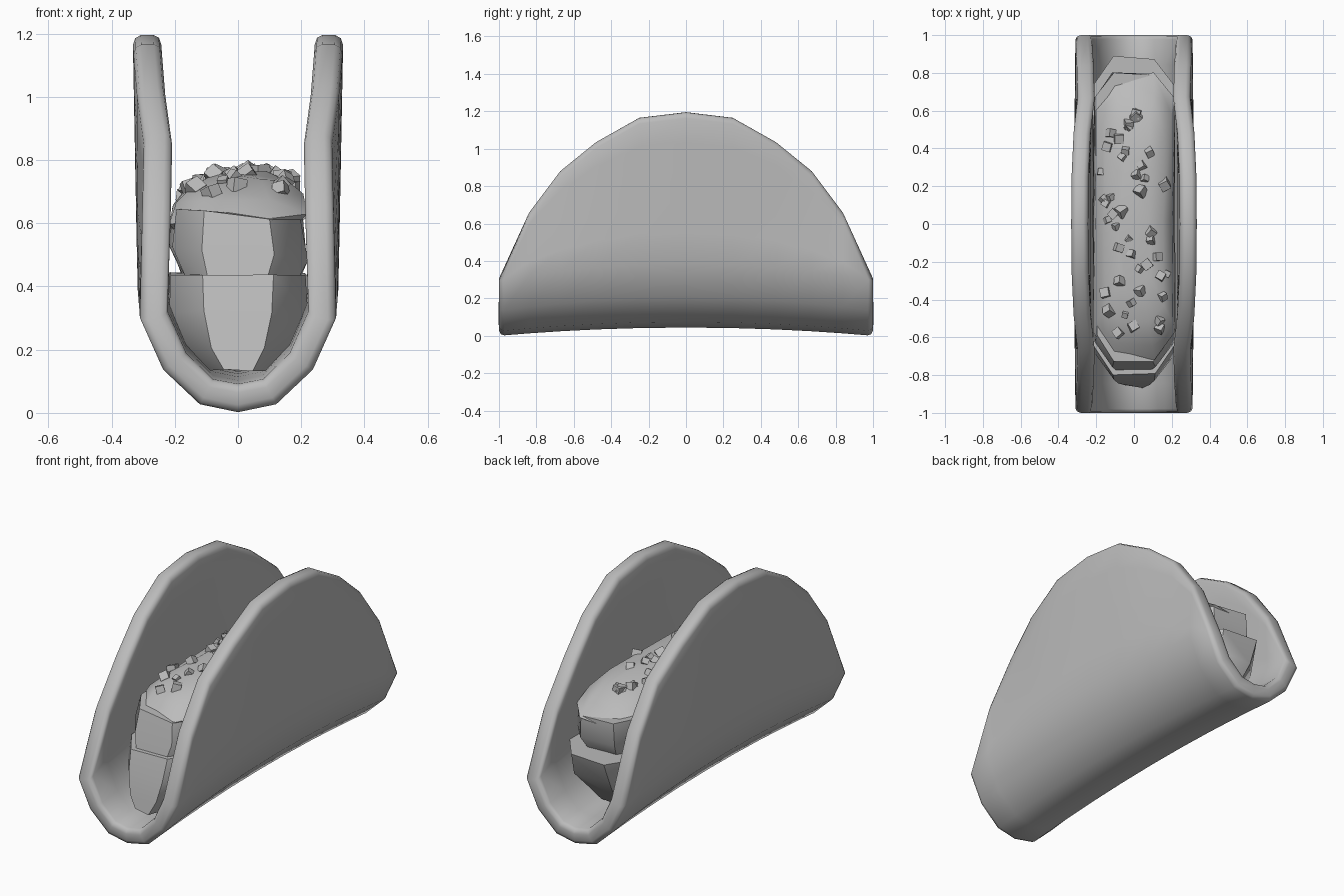
import bpy, bmesh, math, random
from mathutils import Vector, Matrix, Euler
from mathutils.bvhtree import BVHTree

if "Cube" in bpy.data.objects:
    bpy.data.objects.remove(bpy.data.objects["Cube"])

random.seed(4)
grey = bpy.data.materials.new("plain grey")
grey.diffuse_color = (0.5, 0.5, 0.5, 1)
grey.use_nodes = True
grey.node_tree.nodes["Principled BSDF"].inputs["Base Color"].default_value = grey.diffuse_color


def finish(bm, name, smooth_angle=None):
    bmesh.ops.recalc_face_normals(bm, faces=bm.faces)
    me = bpy.data.meshes.new(name)
    bm.to_mesh(me)
    ob = bpy.data.objects.new(name, me)
    bpy.context.collection.objects.link(ob)
    me.materials.append(grey)
    if smooth_angle:
        bpy.ops.object.select_all(action='DESELECT')
        ob.select_set(True)
        bpy.context.view_layer.objects.active = ob
        bpy.ops.object.shade_smooth_by_angle(angle=math.radians(smooth_angle))
    return ob


# folded shell: U-shaped cross-sections whose rim follows a round outline
rim = [(1.0, .265, .30), (.84, .257, .655), (.67, .252, .88),
       (.48, .275, 1.035), (.25, .286, 1.165), (0, .288, 1.195)]  # y, x, z
rim = [(-y, x, z) for y, x, z in rim] + rim[-2::-1]
arc = [(0, .045), (.10, .065), (.20, .16), (.265, .30)]           # fold, x and z
STEPS = 5
bm = bmesh.new()
rows = []
for y, rx, rz in rim:
    k = 1 - y * y
    half = [(x * (1 + .03 * k), z + k * (.035 + .2 * z)) for x, z in arc]
    bx, bz = half[-1]
    for i in range(1, STEPS + 1):
        t = i / STEPS
        half.append((bx + (rx - bx) * t, bz + (rz - bz) * t))
    full = [(-x, z) for x, z in half[:0:-1]] + half
    rows.append([bm.verts.new((x, y, z)) for x, z in full])
for a, b in zip(rows, rows[1:]):
    for i in range(len(a) - 1):
        bm.faces.new((a[i], a[i + 1], b[i + 1], b[i]))
bmesh.ops.remove_doubles(bm, verts=bm.verts, dist=.0005)
bmesh.ops.dissolve_degenerate(bm, edges=bm.edges, dist=.0005)
shell = finish(bm, "taco_shell")
for p in shell.data.polygons:
    p.use_smooth = True
sol = shell.modifiers.new("thickness", 'SOLIDIFY')
sol.thickness, sol.offset = .09, 0
bev = shell.modifiers.new("round_rim", 'BEVEL')
bev.width, bev.segments = .025, 2
bev.limit_method, bev.angle_limit = 'ANGLE', math.radians(60)


# fillings: stacked long octagons (z, half width, front y, back y), slightly irregular
def lump(name, levels, jitter=.01, lean=0.0):
    bm = bmesh.new()
    rings = []
    outline = [(.5, 1), (1, .82), (1, .0), (1, -.82), (.5, -1),
               (-.5, -1), (-1, -.82), (-1, 0), (-1, .82), (-.5, 1)]
    for z, w, front, back in levels:
        mid, l = (front + back) / 2, (back - front) / 2
        rings.append([bm.verts.new((
            ox * w + random.uniform(-jitter, jitter) * .5,
            mid + oy * l + random.uniform(-jitter, jitter),
            z + lean * ox * w + random.uniform(-jitter, jitter) * .5))
            for ox, oy in outline])
    n = len(outline)
    for a, b in zip(rings, rings[1:]):
        for i in range(n):
            bm.faces.new((a[i], a[(i + 1) % n], b[(i + 1) % n], b[i]))
    bm.faces.new(rings[0])
    bm.faces.new(rings[-1])
    tree = BVHTree.FromBMesh(bm)
    finish(bm, name, 42)
    bm.free()
    return tree


lump("lower_filling", [(.135, .10, -.86, .70), (.21, .165, -.85, .76),
                       (.32, .22, -.83, .84), (.44, .215, -.79, .88)])
lump("middle_filling", [(.40, .17, -.79, .72), (.51, .215, -.77, .79),
                        (.63, .20, -.73, .80)], .015, -.1)
top = lump("upper_filling", [(.55, .16, -.72, .70), (.61, .215, -.72, .80), (.675, .20, -.64, .70),
                             (.725, .155, -.52, .55), (.755, .08, -.35, .36)], .015, .08)

# crumbs scattered over the upper filling
bm = bmesh.new()
for i in range(44):
    x = random.uniform(-.19, .18)
    y = -.6 + 1.2 * (i + random.random()) / 44
    hit = top.ray_cast(Vector((x, y, 2)), Vector((0, 0, -1)))[0]
    if hit is None:
        continue
    s = random.uniform(.03, .05)
    rot = Euler([random.uniform(0, 3) for _ in range(3)]).to_matrix().to_4x4()
    bmesh.ops.create_cube(bm, size=s, matrix=Matrix.Translation(hit) @ rot)
finish(bm, "crumbs")
